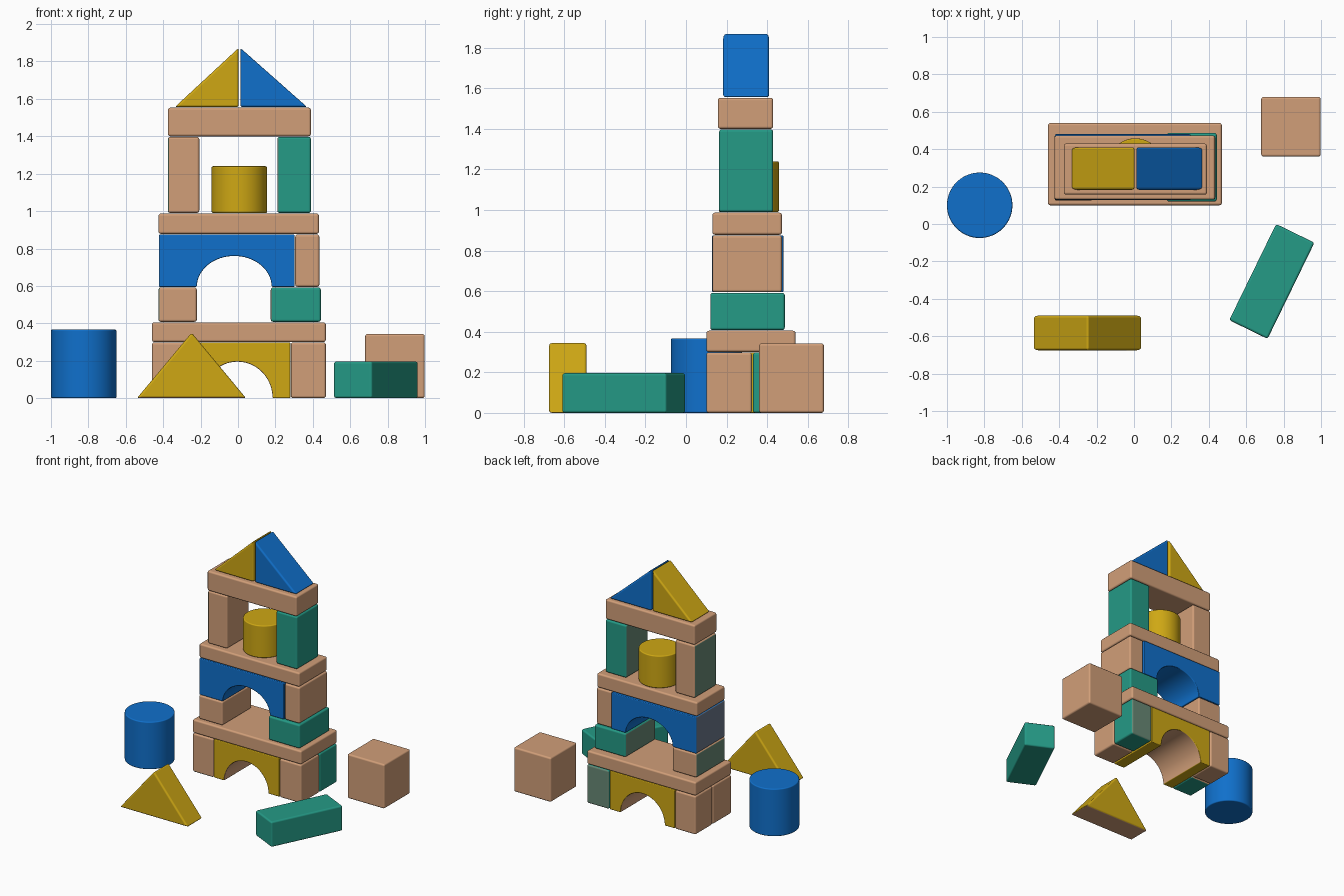
import bpy, bmesh, math
from mathutils import Matrix

cube = bpy.data.objects.get("Cube")
if cube:
    bpy.data.objects.remove(cube, do_unlink=True)


def material(name, rgb):
    m = bpy.data.materials.new(name)
    m.use_nodes = True
    m.diffuse_color = (*rgb, 1)
    bsdf = m.node_tree.nodes["Principled BSDF"]
    bsdf.inputs["Base Color"].default_value = (*rgb, 1)
    bsdf.inputs["Roughness"].default_value = 0.6
    return m


WOOD = material("natural wood", (0.64, 0.345, 0.19))
YELLOW = material("yellow paint", (0.62, 0.39, 0.007))
BLUE = material("blue paint", (0.005, 0.162, 0.60))
GREEN = material("green paint", (0.018, 0.325, 0.24))
WORN_GREEN = material("worn grey green", (0.14, 0.25, 0.18))
WORN_BLUE = material("worn grey blue", (0.15, 0.19, 0.26))


def finish(name, bm, mat, bevel, accent=None, rule=None):
    """Turn a bmesh into a softly rounded block; faces matching the rule get the accent."""
    bmesh.ops.recalc_face_normals(bm, faces=bm.faces)
    for f in bm.faces:
        f.smooth = True
        if rule and rule(f):
            f.material_index = 1
    me = bpy.data.meshes.new(name)
    bm.to_mesh(me)
    bm.free()
    me.materials.append(mat)
    if accent:
        me.materials.append(accent)
    ob = bpy.data.objects.new(name, me)
    bpy.context.collection.objects.link(ob)
    mod = ob.modifiers.new("soft edges", "BEVEL")
    mod.width = bevel
    mod.segments = 3
    mod.limit_method = "ANGLE"
    mod.angle_limit = math.radians(40)
    mod.harden_normals = True
    return ob


def prism(name, outline, y, mat, accent=None, rule=None, bevel=0.013):
    """Extrude an x-z outline from y[0] to y[1]."""
    bm = bmesh.new()
    face = bm.faces.new([bm.verts.new((px, y[0], pz)) for px, pz in outline])
    ext = bmesh.ops.extrude_face_region(bm, geom=[face])
    moved = [v for v in ext["geom"] if isinstance(v, bmesh.types.BMVert)]
    bmesh.ops.translate(bm, verts=moved, vec=(0, y[1] - y[0], 0))
    return finish(name, bm, mat, bevel, accent, rule)


def box(name, x, y, z, mat, accent=None, rule=None):
    outline = [(x[0], z[0]), (x[1], z[0]), (x[1], z[1]), (x[0], z[1])]
    return prism(name, outline, y, mat, accent, rule)


def arch(name, x, y, z, centre, rx, rz, mat, accent, rule):
    steps = 32
    curve = [(centre - rx * math.cos(math.pi * i / steps),
              z[0] + rz * math.sin(math.pi * i / steps)) for i in range(steps + 1)]
    outline = [(x[0], z[0])] + curve + [(x[1], z[0]), (x[1], z[1]), (x[0], z[1])]
    return prism(name, outline, y, mat, accent, rule, bevel=0.006)


def cylinder(name, centre, radius, z, mat):
    bm = bmesh.new()
    place = Matrix.Translation((*centre, (z[0] + z[1]) / 2))
    bmesh.ops.create_cone(bm, cap_ends=True, segments=64, radius1=radius,
                          radius2=radius, depth=z[1] - z[0], matrix=place)
    return finish(name, bm, mat, 0.008)


# Face rules
def outer_side(f):
    return f.normal.x < -0.9


def underside(f):
    return f.normal.z < -0.9


def rear(f):
    return f.normal.y > 0.9


# Ground level of the tower
FRONT, BACK = (0.10, 0.325), (0.33, 0.54)
LEFT_POST, RIGHT_POST = (-0.46, -0.283), (0.283, 0.47)
LOW = (0, 0.298)
box("base_post_front_a", LEFT_POST, FRONT, LOW, WOOD, GREEN, underside)
box("base_post_back_a", LEFT_POST, BACK, LOW, WOOD)
box("base_post_front_b", RIGHT_POST, FRONT, LOW, WOOD)
box("base_post_back_b", RIGHT_POST, BACK, LOW, GREEN, WORN_GREEN, rear)
arch("base_arch", (-0.28, 0.28), (0.105, 0.535), LOW, -0.003, 0.188, 0.195, YELLOW, WOOD,
     lambda f: abs(f.normal.y) < 0.5 and abs(f.calc_center_median().x) < 0.2
     and f.calc_center_median().z < 0.25)
box("base_slab", (-0.46, 0.47), (0.10, 0.54), (0.30, 0.405), WOOD)

# Second level
box("middle_block_a", (-0.425, -0.22), (0.125, 0.48), (0.408, 0.592), WOOD, WORN_GREEN, outer_side)
box("middle_block_b", (0.175, 0.443), (0.12, 0.487), (0.408, 0.592), GREEN, WORN_GREEN, outer_side)
arch("middle_arch", (-0.423, 0.303), (0.128, 0.48), (0.595, 0.875), -0.02, 0.2, 0.165, BLUE,
     WORN_BLUE, lambda f: outer_side(f) and f.calc_center_median().x < -0.4)
box("middle_arch_end", (0.306, 0.435), (0.13, 0.473), (0.595, 0.875), WOOD)
box("middle_slab", (-0.425, 0.433), (0.13, 0.473), (0.878, 0.987), WOOD)

# Third level
PILLAR_Y, PILLAR_Z = (0.163, 0.43), (0.99, 1.397)
box("upper_pillar_a", (-0.375, -0.207), PILLAR_Y, PILLAR_Z, WOOD, WORN_GREEN, outer_side)
box("upper_pillar_b", (0.21, 0.39), PILLAR_Y, PILLAR_Z, GREEN, WORN_GREEN, outer_side)
cylinder("upper_drum", (0.007, 0.31), 0.148, (0.99, 1.24), YELLOW)
box("upper_slab", (-0.375, 0.39), (0.157, 0.43), (1.40, 1.553), WOOD)

# Roof wedges, with a slightly oversize peak that the rounding trims
ROOF_Y = (0.183, 0.41)
prism("roof_wedge_a", [(-0.338, 1.556), (0.003, 1.556), (0.003, 1.872)], ROOF_Y, YELLOW)
prism("roof_wedge_b", [(0.013, 1.556), (0.37, 1.556), (0.013, 1.872)], ROOF_Y, BLUE)

# Loose blocks around the tower
cylinder("loose_drum", (-0.825, 0.10), 0.175, (0, 0.367), BLUE)
box("loose_cube", (0.68, 0.998), (0.36, 0.68), (0, 0.343), WOOD)
prism("loose_wedge", [(-0.54, 0), (0.043, 0), (-0.248, 0.35)], (-0.675, -0.49),
      YELLOW, WOOD, underside)
brick = box("loose_brick", (-0.286, 0.286), (-0.114, 0.114), (0, 0.196), GREEN)
brick.location = (0.737, -0.307, 0)
brick.rotation_euler.z = math.radians(64)
